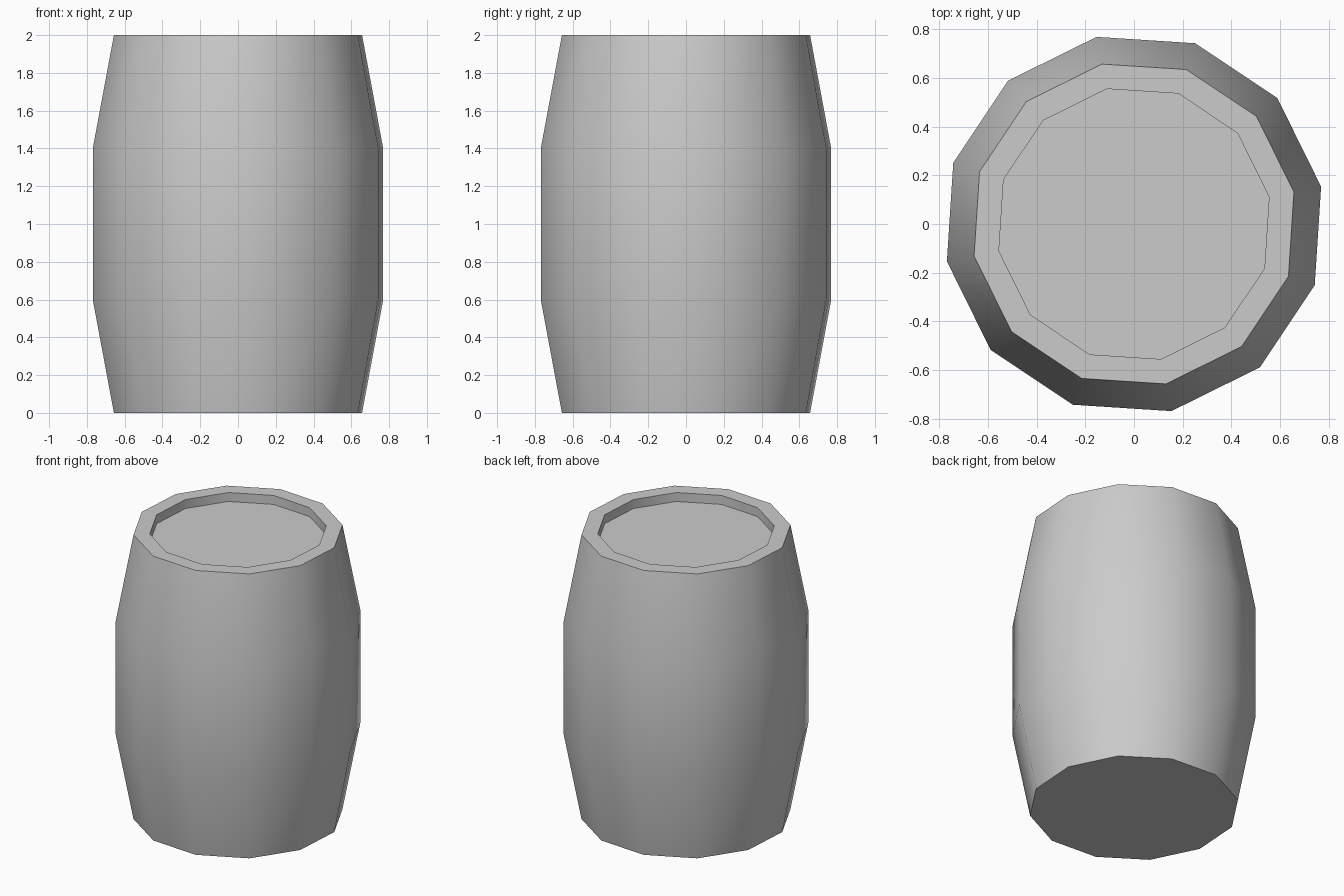
import bpy, bmesh
from math import sin, cos, radians, tau

if "Cube" in bpy.data.objects:
    bpy.data.objects.remove(bpy.data.objects["Cube"])

SIDES = 12
TURN = radians(11.3)

# Profile (radius, height): base, bulging staves, rim, recessed lid
PROFILE = [(0.67, 0.0), (0.784, 0.6), (0.784, 1.4), (0.67, 2.0), (0.566, 2.0), (0.566, 1.937)]

bm = bmesh.new()


def ring(r, z):
    return [bm.verts.new((r * cos(TURN + tau * i / SIDES), r * sin(TURN + tau * i / SIDES), z))
            for i in range(SIDES)]


rings = [ring(r, z) for r, z in PROFILE]

# Bridge neighbouring rings
for a, b in zip(rings, rings[1:]):
    for i in range(SIDES):
        j = (i + 1) % SIDES
        bm.faces.new((a[i], a[j], b[j], b[i]))

# Flat bottom and sunken lid
bm.faces.new(rings[0][::-1])
bm.faces.new(rings[-1])

mesh = bpy.data.meshes.new("barrel")
bm.to_mesh(mesh)
bm.free()
barrel = bpy.data.objects.new("barrel", mesh)
bpy.context.collection.objects.link(barrel)

# Smooth staves, crisp rim and base
bpy.context.view_layer.objects.active = barrel
barrel.select_set(True)
bpy.ops.object.shade_smooth_by_angle(angle=radians(40))
